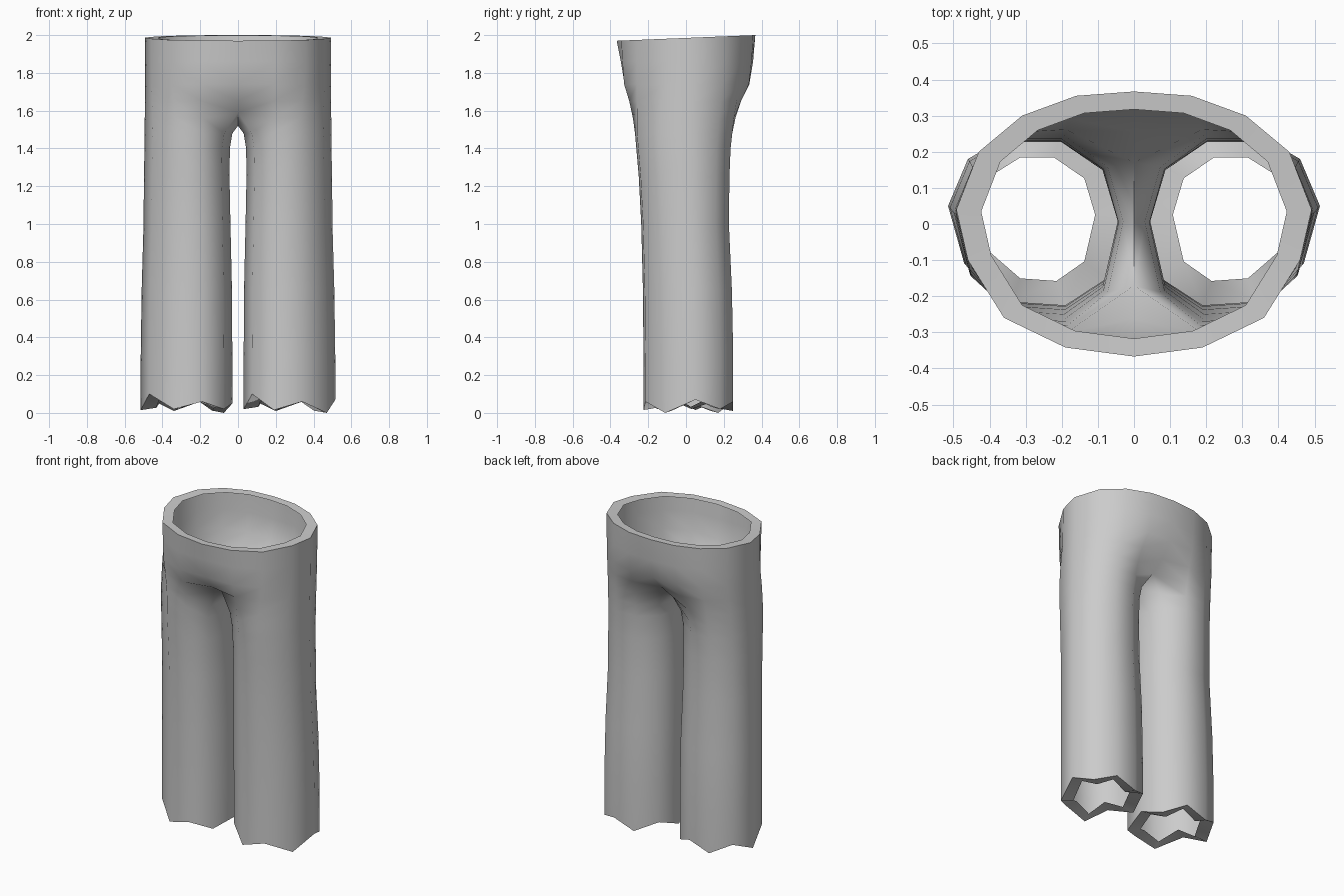
import bpy, bmesh, math

if "Cube" in bpy.data.objects:
    bpy.data.objects.remove(bpy.data.objects["Cube"])

# Horizontal outlines of the right half, counted from the inner seam via the front
LEG = [(.03, .03), (.075, -.15), (.19, -.225), (.34, -.215), (.47, -.11),
       (.515, .05), (.46, .18), (.34, .25), (.20, .25), (.075, .17)]
WAIST = [None, (0, -.367), (.19, -.342), (.36, -.26), (.46, -.10),
         (.492, .04), (.43, .20), (.31, .30), (.16, .355), (0, .367)]
N = len(LEG)

# Leg levels: z, inner x, outer x, front y, back y
LEVELS = [(.30, .03, .515, -.225, .25), (.65, .032, .51, -.228, .243),
          (1.0, .04, .50, -.237, .227), (1.25, .045, .498, -.25, .23),
          (1.40, .043, .495, -.263, .236), (1.48, .03, .494, -.27, .245)]
# Hip levels: z, blend from leg to waist, front centre y, back centre y
HIPS = [(1.56, .15, -.17, .17), (1.65, .42, -.262, .255),
        (1.74, .80, -.325, .335), (1.86, .93, -.345, .355), (2.0, 1, -.367, .367)]
# Ragged hem heights around each leg
HEM = {1: [.02, .10, .015, .06, .0, .07, .02, .06, .01, .07],
       -1: [.05, .02, .06, .02, .10, .015, .07, .01, .06, .0]}


def leg_ring(xi, xo, yf, yb):
    return [(xi + (x - .03) / .485 * (xo - xi),
             yf + (y + .225) / .475 * (yb - yf)) for x, y in LEG]


def build_side(bm, s):
    def vert(x, y, z):
        return bm.verts.new((s * x, y, z))

    def bridge(a, b, cols):
        for i in cols:
            j = (i + 1) % N
            bm.faces.new((a[i], a[j], b[j], b[i]))

    # Folded hem rim, ragged edge and leg tube
    cx, cy = .265, .015
    rows = [[vert(cx + (x - cx) * .67, cy + (y - cy) * .72, h + .012)
             for (x, y), h in zip(LEG, HEM[s])],
            [vert(x, y, h) for (x, y), h in zip(LEG, HEM[s])]]
    for z, *dims in LEVELS:
        rows.append([vert(x, y, z) for x, y in leg_ring(*dims)])
    for a, b in zip(rows, rows[1:]):
        bridge(a, b, range(N))

    # Hips: inner columns meet at the centre seam
    top = leg_ring(*LEVELS[-1][1:])
    prev = rows[-1]
    for n, (z, t, yf, yb) in enumerate(HIPS):
        ring = [None] * N
        for i in range(1, N):
            if i in (1, N - 1):
                x, y = 0, (yf if i == 1 else yb)
            else:
                x = top[i][0] * (1 - t) + WAIST[i][0] * t
                y = top[i][1] * (1 - t) + WAIST[i][1] * t
            lift = .03 if n == 0 and i in (1, N - 1) else 0
            zz = 1.985 + .015 * y / .367 if n == len(HIPS) - 1 else z + lift
            ring[i] = vert(x, y, zz)
        if n == 0:
            ring[0] = vert(0, .0, 1.52)      # crotch point
            bridge(prev, ring, range(N))
        else:
            bridge(prev, ring, range(1, N - 1))
        prev = ring

    # Waist rim folded inward
    rim = [None] + [vert(v.co.x * s * .86, v.co.y * .865, v.co.z - .003)
                    for v in prev[1:]]
    bridge(prev, rim, range(1, N - 1))


bm = bmesh.new()
for side in (1, -1):
    build_side(bm, side)
bmesh.ops.remove_doubles(bm, verts=bm.verts, dist=.0005)
bmesh.ops.recalc_face_normals(bm, faces=bm.faces)
# Outermost wall face must point away from the centre
outer = max(bm.faces, key=lambda f: f.calc_center_median().x)
if outer.normal.x < 0:
    bmesh.ops.reverse_faces(bm, faces=bm.faces)

mesh = bpy.data.meshes.new("trousers")
bm.to_mesh(mesh)
bm.free()
cloth = bpy.data.materials.new("grey cloth")
cloth.diffuse_color = (.6, .6, .6, 1)
cloth.use_nodes = True
cloth.node_tree.nodes["Principled BSDF"].inputs["Base Color"].default_value = cloth.diffuse_color
mesh.materials.append(cloth)
trousers = bpy.data.objects.new("trousers", mesh)
bpy.context.collection.objects.link(trousers)
bpy.context.view_layer.objects.active = trousers
trousers.select_set(True)
bpy.ops.object.shade_smooth_by_angle(angle=math.radians(75))
